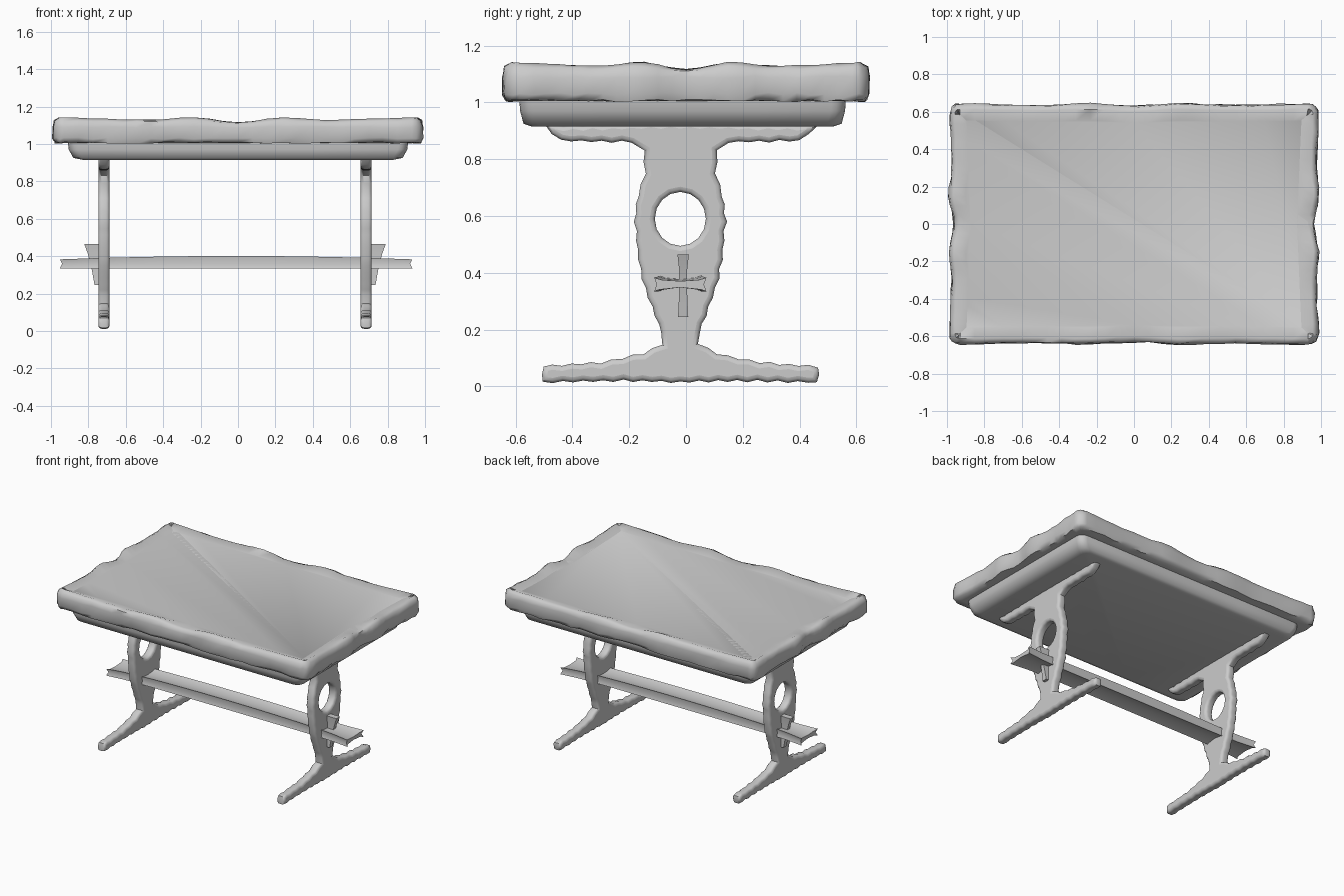
import bpy, bmesh, math, random
from mathutils import Vector

random.seed(4)
if "Cube" in bpy.data.objects:
    bpy.data.objects.remove(bpy.data.objects["Cube"])

grey = bpy.data.materials.new("plain grey")
grey.use_nodes = True
grey.diffuse_color = (0.6, 0.6, 0.6, 1)
grey.node_tree.nodes["Principled BSDF"].inputs["Base Color"].default_value = (0.6, 0.6, 0.6, 1)


def finish(ob, angle=50):
    ob.data.materials.clear()
    ob.data.materials.append(grey)
    bpy.ops.object.select_all(action="DESELECT")
    ob.select_set(True)
    bpy.context.view_layer.objects.active = ob
    if ob.type == "CURVE":
        bpy.ops.object.convert(target="MESH")
    bpy.ops.object.shade_smooth_by_angle(angle=math.radians(angle))


def loft(name, rings, angle=50):
    """Skin a list of equal closed rings and cap both ends."""
    bm = bmesh.new()
    loops = [[bm.verts.new(p) for p in ring] for ring in rings]
    n = len(loops[0])
    for a, b in zip(loops, loops[1:]):
        for i in range(n):
            j = (i + 1) % n
            bm.faces.new((a[i], a[j], b[j], b[i]))
    bm.faces.new(loops[0][::-1])
    bm.faces.new(loops[-1])
    bmesh.ops.recalc_face_normals(bm, faces=bm.faces)
    mesh = bpy.data.meshes.new(name)
    bm.to_mesh(mesh)
    bm.free()
    ob = bpy.data.objects.new(name, mesh)
    bpy.context.collection.objects.link(ob)
    finish(ob, angle)
    return ob


def dip(s):
    """Worn edge: deep in the middle, shallow towards the corners."""
    s = abs(s)
    keys = [(0, 1), (0.25, 0), (0.45, 0.5), (1.1, 0)]
    for (a, u), (b, v) in zip(keys, keys[1:]):
        if s <= b:
            t = (1 - math.cos(math.pi * (s - a) / (b - a))) / 2
            return u + (v - u) * t
    return 0


def rounded_rect(hx, hy, r, steps):
    """Points and outward directions around a rounded rectangle."""
    out = []
    corners = [(1, 1), (-1, 1), (-1, -1), (1, -1)]
    for k, (sx, sy) in enumerate(corners):
        c = Vector((sx * (hx - r), sy * (hy - r)))
        for i in range(5):
            a = math.pi / 2 * (k + i / 4)
            d = Vector((math.cos(a), math.sin(a)))
            out.append((c + d * r, d))
        nx, ny = corners[(k + 1) % 4]
        end = Vector((nx * (hx - r), ny * (hy - r))) + d * r
        start = out[-1][0]
        out += [(start.lerp(end, i / steps), d) for i in range(1, steps)]
    return out


# Table top with a worn, wavy rim
HX, HY = 0.99, 0.645
outline = rounded_rect(HX, HY, 0.06, 24)
rings = []
for inset, z, wave, rough in [(0.06, 1.005, 0, 0), (0.012, 1.006, 0, 0.005), (0, 1.03, 0, 0.005),
                              (0, 1.09, 0, 0.004), (0.006, 1.125, 0.6, 0.004),
                              (0.03, 1.142, 1, 0.002), (0.09, 1.116, 0, 0)]:
    ring = []
    for p, d in outline:
        on_end = abs(d.x) > 0.7
        w = dip(p.y / HY if on_end else p.x / HX)
        q = p - d * (inset + w * (0.028 if on_end else 0.014))
        q += d * random.uniform(-rough, rough)
        ring.append((q.x, q.y, z - 0.026 * w * wave + random.uniform(-rough, rough)))
    rings.append(ring)
loft("table_top", rings, 60)

# Tapered slab under the top
rings = []
for hx, hy, z in [(0.83, 0.53, 0.915), (0.88, 0.56, 0.925), (0.905, 0.572, 0.97), (0.91, 0.575, 1.01)]:
    rings.append([(p.x, p.y - 0.012, z) for p, d in rounded_rect(hx, hy, 0.05, 4)])
loft("under_slab", rings, 60)

# Trestle legs: one half outline, mirrored, with roughened edges and a round hole
HALF = [(0, 0.015), (0.2, 0.02), (0.485, 0.015), (0.485, 0.07), (0.28, 0.085), (0.13, 0.115),
        (0.065, 0.15), (0.065, 0.19), (0.1, 0.28), (0.135, 0.38), (0.15, 0.48), (0.16, 0.58),
        (0.15, 0.67), (0.125, 0.75), (0.13, 0.83), (0.17, 0.86), (0.42, 0.865), (0.48, 0.92), (0, 0.93)]
CY = -0.02


def roughen(pts, gap, amount):
    out = []
    for a, b in zip(pts, pts[1:] + pts[:1]):
        a, b = Vector(a), Vector(b)
        n = max(1, round((b - a).length / gap))
        for i in range(n):
            k = amount if len(out) % 2 else -amount
            side = Vector((b.y - a.y, a.x - b.x)).normalized()
            out.append(a.lerp(b, i / n) + side * k * random.uniform(0.3, 1))
    return out


right_half = [(CY + y, z) for y, z in HALF]
left_half = [(CY - y, z) for y, z in HALF[-2:0:-1]]
hole = [(CY + 0.09 * math.cos(math.tau * i / 16), 0.59 + 0.095 * math.sin(math.tau * i / 16))
        for i in range(16)]
trestle = roughen(right_half + left_half, 0.035, 0.005)

for side, x in (("right", -0.717), ("left", 0.685)):
    curve = bpy.data.curves.new(side + "_trestle", "CURVE")
    curve.dimensions = "2D"
    curve.fill_mode = "BOTH"
    curve.extrude = 0.012
    curve.bevel_depth = 0.018
    curve.bevel_resolution = 2
    curve.offset = -0.018
    for pts in (trestle, hole):
        spline = curve.splines.new("POLY")
        spline.points.add(len(pts) - 1)
        spline.use_cyclic_u = True
        for sp, p in zip(spline.points, pts):
            sp.co = (p[0], p[1], 0, 1)
    ob = bpy.data.objects.new(side + "_trestle", curve)
    bpy.context.collection.objects.link(ob)
    ob.rotation_euler = (math.pi / 2, 0, math.pi / 2)
    ob.location.x = x
    finish(ob)

    # Wedge locking the stretcher outside each trestle
    s = 1 if x > 0 else -1
    rings = []
    for z, inner, outer, w in [(0.245, 0.02, 0.05, 0.018), (0.33, 0.02, 0.065, 0.014),
                               (0.41, 0.02, 0.085, 0.014), (0.465, 0.02, 0.105, 0.02)]:
        rings.append([(x + s * a, CY + 0.01 + b, z) for a, b in
                      ((inner, -w), (outer, -w), (outer, w), (inner, w))])
    loft(side + "_wedge", rings, 40)

# Long stretcher with hollowed faces, flared at its ends
SECTION = [(-1, -0.024), (-0.8, -0.018), (0, -0.01), (0.8, -0.018), (1, -0.024),
           (0.9, 0), (1, 0.024), (0.7, 0.016), (0, 0.012), (-0.7, 0.016), (-1, 0.024), (-0.9, 0)]
rings = []
for i in range(17):
    t = i / 8 - 1
    width = 0.07 + 0.022 * abs(t) ** 8
    crown = 0.018 * (1 - t * t)
    rings.append([(-0.01 + 0.93 * t + 0.012 * (abs(h) > 0.02) * t ** 7, CY + y * width,
                   0.359 + h + (crown if h > 0 else 0)) for y, h in SECTION])
loft("stretcher", rings, 40)
